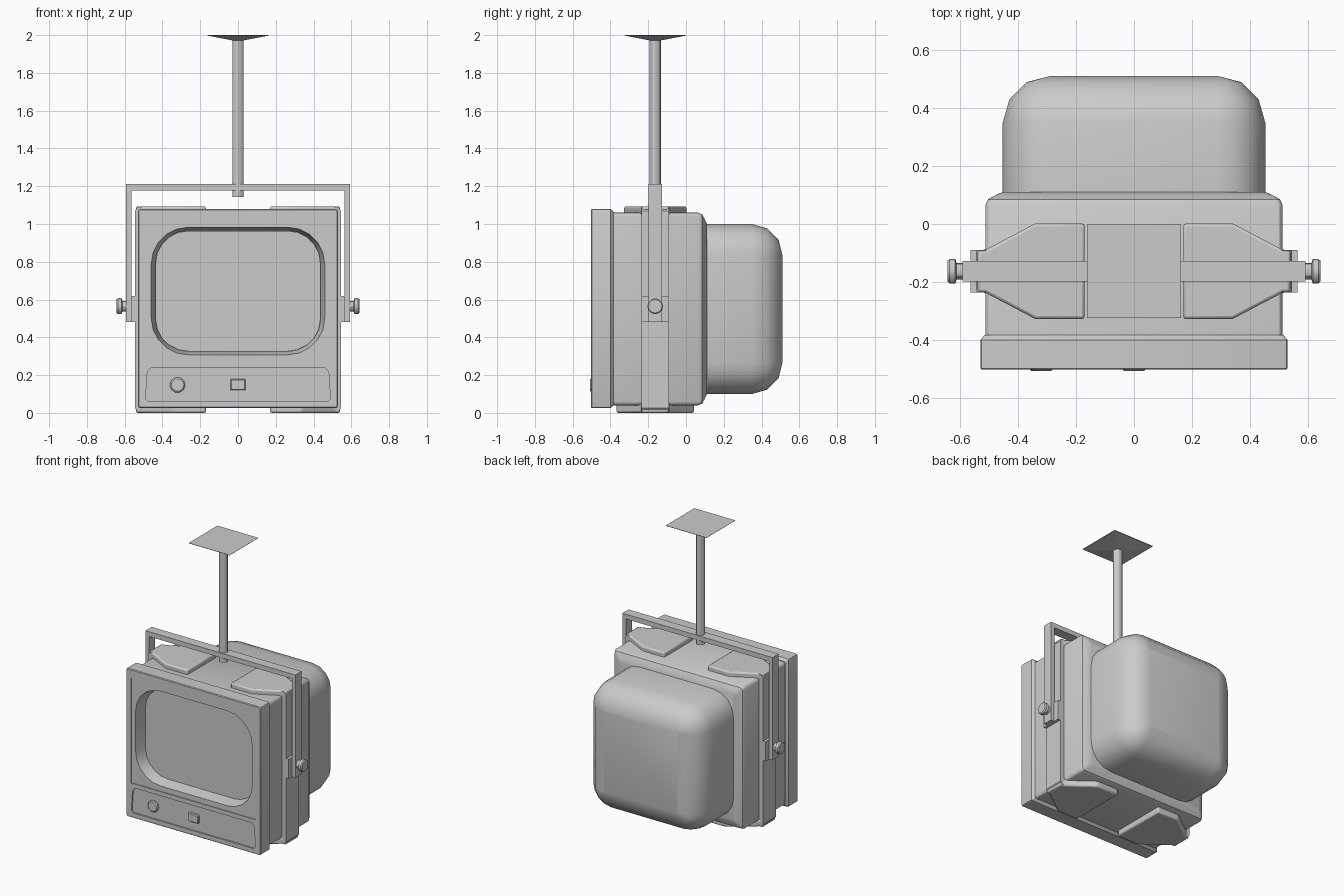
import bpy, math

if "Cube" in bpy.data.objects:
    bpy.data.objects.remove(bpy.data.objects["Cube"])

YC = -0.163  # depth of the hanging bracket


def loft(name, rings, mirror=False, bevel=0.0, smooth=30):
    """Skin equal-length rings of 3D points and cap both ends."""
    n = len(rings[0])
    verts = [p for r in rings for p in r]
    faces = [(k * n + i, k * n + (i + 1) % n, (k + 1) * n + (i + 1) % n, (k + 1) * n + i)
             for k in range(len(rings) - 1) for i in range(n)]
    faces += [tuple(range(n))[::-1], tuple(range(len(verts) - n, len(verts)))]
    me = bpy.data.meshes.new(name)
    me.from_pydata(verts, [], faces)
    ob = bpy.data.objects.new(name, me)
    bpy.context.collection.objects.link(ob)
    bpy.ops.object.select_all(action='DESELECT')
    bpy.context.view_layer.objects.active = ob
    ob.select_set(True)
    bpy.ops.object.mode_set(mode='EDIT')
    bpy.ops.mesh.select_all(action='SELECT')
    bpy.ops.mesh.normals_make_consistent(inside=False)
    bpy.ops.object.mode_set(mode='OBJECT')
    if bevel:
        m = ob.modifiers.new("Bevel", 'BEVEL')
        m.width, m.segments = bevel, 2
    if mirror:
        ob.modifiers.new("Mirror", 'MIRROR')
    if smooth:
        bpy.ops.object.shade_smooth_by_angle(angle=math.radians(smooth))
    return ob


def rrect(hx, hz, r, y, cz, seg=4):
    """Rounded rectangle in the xz plane."""
    pts = []
    for q, (sx, sz) in enumerate([(1, 1), (-1, 1), (-1, -1), (1, -1)]):
        for i in range(seg + 1):
            a = math.pi / 2 * (q + i / seg)
            pts.append((sx * (hx - r) + r * math.cos(a), y, cz + sz * (hz - r) + r * math.sin(a)))
    return pts


def extrude_y(pts, y0, y1):
    return [[(x, y, z) for x, z in pts] for y in (y0, y1)]


def extrude_z(pts, z0, z1):
    return [[(x, y, z) for x, y in pts] for z in (z0, z1)]


def rect(a0, a1, b0, b1):
    return [(a0, b0), (a1, b0), (a1, b1), (a0, b1)]


def circle(r, seg):
    return [(r * math.cos(2 * math.pi * i / seg), r * math.sin(2 * math.pi * i / seg)) for i in range(seg)]


def cut(ob, cutter):
    m = ob.modifiers.new("Cut", 'BOOLEAN')
    m.object, m.operation, m.solver = cutter, 'DIFFERENCE', 'EXACT'
    bpy.ops.object.select_all(action='DESELECT')
    bpy.context.view_layer.objects.active = ob
    ob.select_set(True)
    bpy.ops.object.modifier_apply(modifier=m.name)
    bpy.data.objects.remove(cutter)


# Front bezel with frame step, screen opening and control panel recess
bezel = loft("front_bezel", [rrect(.525, .5225, .012, -.503, .5525, 2), rrect(.53, .5275, .012, -.498, .5525, 2),
                             rrect(.53, .5275, .012, -.400, .5525, 2), rrect(.515, .5125, .012, -.383, .5525, 2)],
             smooth=0)
cut(bezel, loft("frame_cutter", extrude_y(rect(-.49, .49, .27, 1.02), -.55, -.497), smooth=0))
cut(bezel, loft("screen_cutter", [rrect(.468, .347, .20, -.55, .645, 5), rrect(.46, .338, .195, -.50, .645, 5),
                                  rrect(.438, .32, .175, -.405, .645, 5)], smooth=0))
panel = [(-.475, .06), (.475, .06), (.489, .075), (.48, .215), (.46, .24), (-.46, .24), (-.48, .215), (-.489, .075)]
cut(bezel, loft("panel_cutter", extrude_y(panel, -.55, -.492), smooth=0))
bpy.ops.object.shade_smooth_by_angle(angle=math.radians(25))

# Screen glass
loft("screen", [rrect(.437, .319, .174, -.417, .645, 5), rrect(.437, .319, .174, -.40, .645, 5)])

# Controls
loft("dial", [[(-.32 + x, y, .148 + z) for x, z in circle(r, 10)]
              for r, y in ((.041, -.48), (.041, -.501), (.034, -.507))])
for i, x in enumerate((-.047, .07, .185, .297)):
    loft(f"button_{i + 1}", [rrect(.04, .03, .006, -.48, .15, 2), rrect(.04, .03, .006, -.501, .15, 2),
                             rrect(.035, .025, .005, -.507, .15, 2)])

# Middle housing and rounded tube cover
loft("middle_housing", [rrect(.513 - d, .51 - d, .02, y, .55, 3) for y, d in
                        ((-.395, 0), (.065, 0), (.085, .009), (.097, .03), (.110, .058))])
loft("tube_cover", [rrect(.453 - d, .45 - d, .165 - d, y, .55, 4) for y, d in
                    ((.08, 0), (.35, 0), (.43, .023), (.49, .083), (.51, .162))], smooth=35)


# Clamp pads above and below, and side straps
def pad(name, h, z0, z1):
    pts = [(.17, YC - h), (.34, YC - h), (.515, YC - .073), (.54, YC - .073),
           (.54, YC + .073), (.515, YC + .073), (.34, YC + h), (.17, YC + h)]
    loft(name, extrude_z(pts, z0, z1), mirror=True, bevel=.01)


pad("top_pad", .165, 1.045, 1.093)
pad("bottom_pad", .205, 0, .055)
strap = [(.50, .006), (.53, .006), (.545, .025), (.545, 1.07), (.53, 1.09), (.50, 1.09)]
loft("side_strap", extrude_y(strap, YC - .073, YC + .073), mirror=True)
loft("pivot_plate", extrude_y(rect(.53, .565, .48, .62), YC - .073, YC + .073), mirror=True)

# Hanging yoke and pivot knobs
yoke = [(-.592, .48), (-.592, 1.212), (.592, 1.212), (.592, .48),
        (.563, .48), (.563, 1.178), (-.563, 1.178), (-.563, .48)]
loft("yoke", extrude_y(yoke, YC - .035, YC + .035))
loft("pivot_knob", [[(x, YC + a, .565 + b) for a, b in circle(r, 12)] for x, r in
                    ((.56, .028), (.612, .028), (.617, .042), (.636, .042), (.643, .036))], mirror=True)

# Ceiling pole and plate
loft("pole", [[(x, YC + y, z) for x, y in circle(.03, 12)] for z in (1.142, 1.985)])
loft("ceiling_plate", [[(x, YC + y, z) for x, y in rect(-h, h, -h, h)]
                       for z, h in ((1.972, .03), (1.997, .16), (2.0, .162))], smooth=0)
